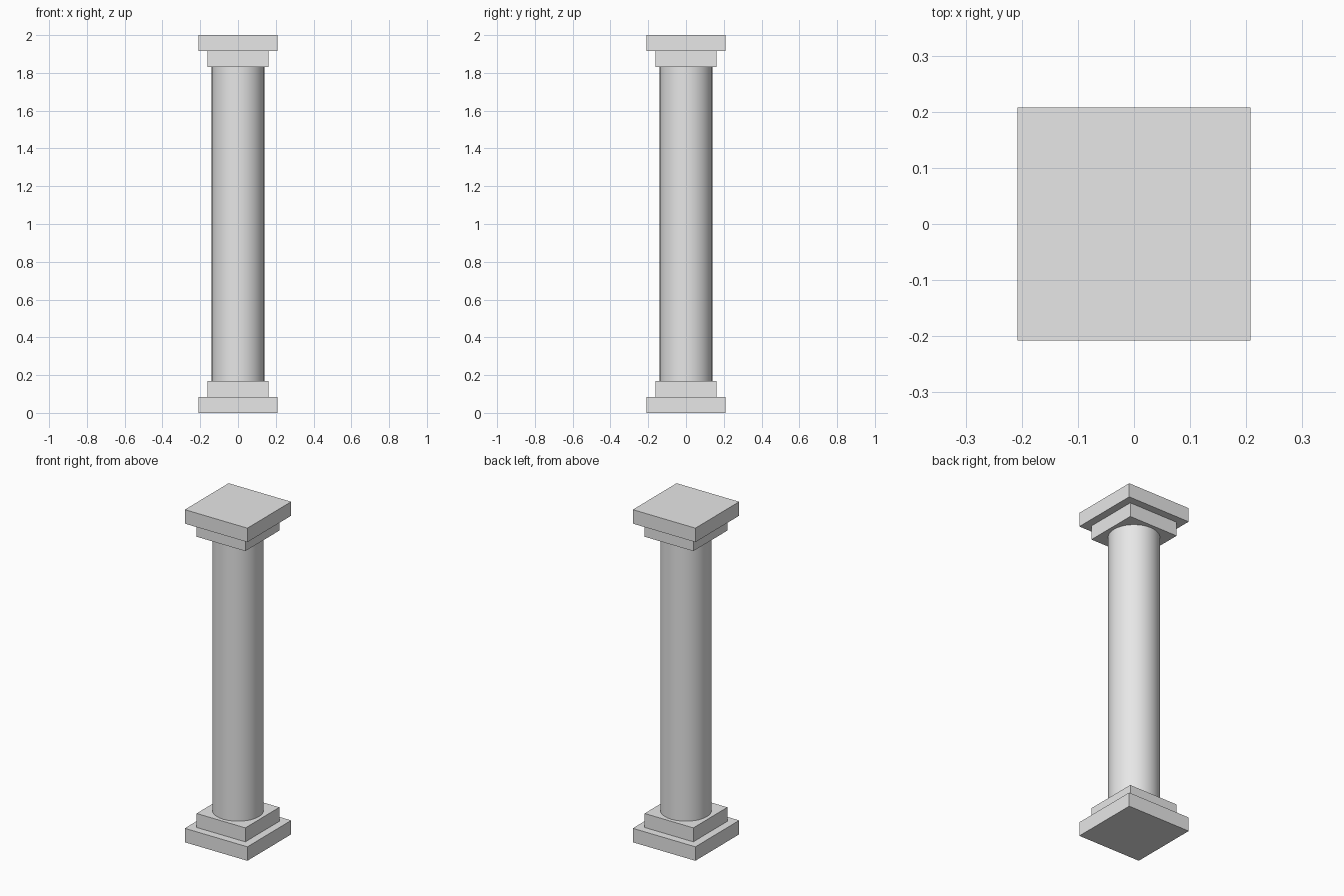
import bpy

if "Cube" in bpy.data.objects:
    bpy.data.objects.remove(bpy.data.objects["Cube"])

stone = bpy.data.materials.new("grey_stone")
stone.diffuse_color = (0.8, 0.8, 0.8, 1)
stone.use_nodes = True
stone.node_tree.nodes["Principled BSDF"].inputs["Base Color"].default_value = stone.diffuse_color

SLAB = 0.084      # thickness of every square slab
HEIGHT = 2.0


def slab(name, width, z):
    bpy.ops.mesh.primitive_cube_add(size=1, location=(0, 0, z))
    ob = bpy.context.object
    ob.name = name
    ob.scale = (width, width, SLAB)
    bpy.ops.object.transform_apply(location=False, rotation=False, scale=True)
    ob.data.materials.append(stone)


# Stepped square base, repeated upside down as the capital
for part, width, z in (("plinth", 0.416, SLAB / 2), ("step", 0.324, SLAB * 1.5)):
    slab("base_" + part, width, z)
    slab("capital_" + part, width, HEIGHT - z)

# Round shaft between the two inner slabs
bpy.ops.mesh.primitive_cylinder_add(vertices=32, radius=0.14,
                                    depth=HEIGHT - 4 * SLAB,
                                    location=(0, 0, HEIGHT / 2))
shaft = bpy.context.object
shaft.name = "shaft"
shaft.data.materials.append(stone)
bpy.ops.object.shade_smooth_by_angle()
